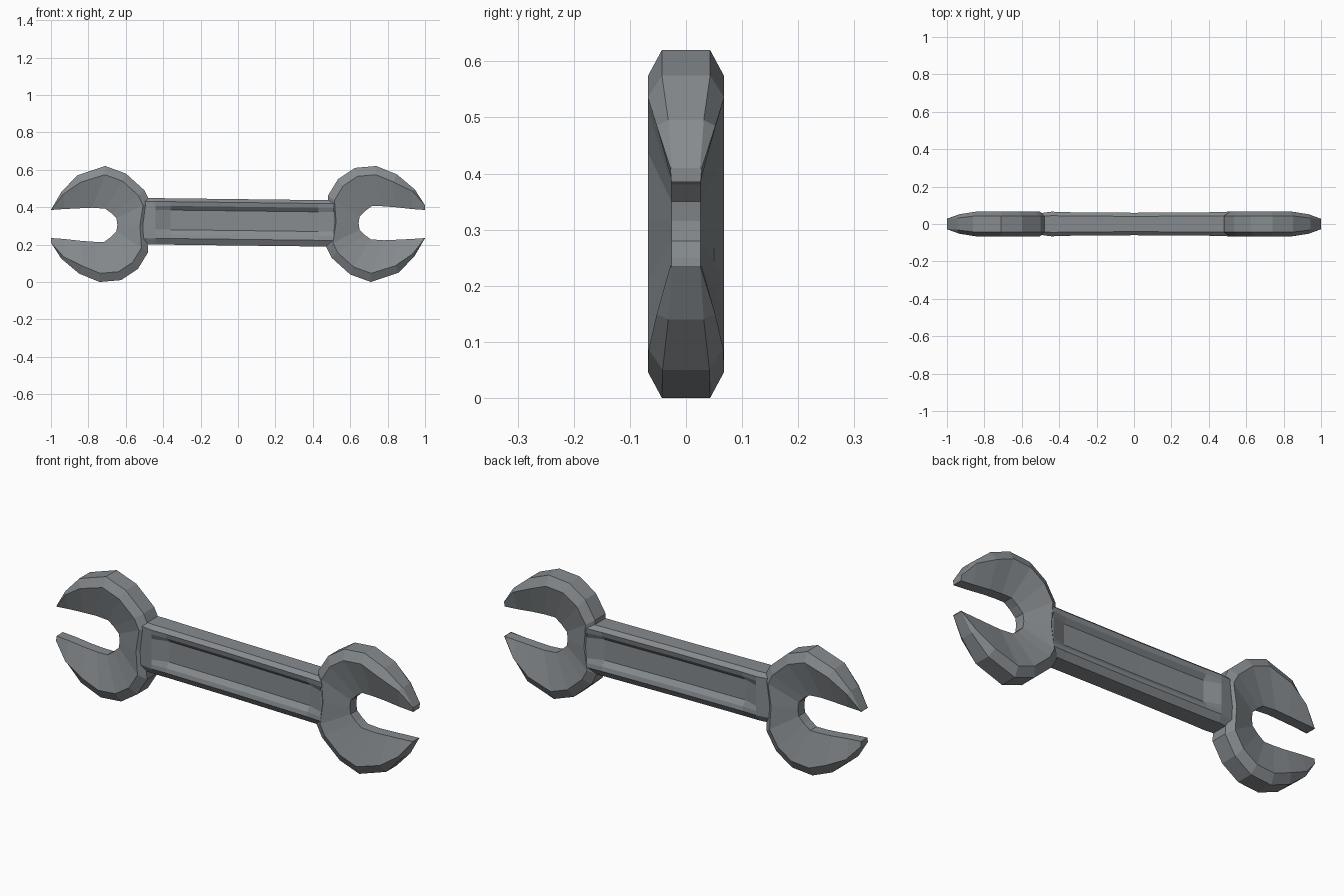
import bpy
import bmesh
from math import sqrt
from mathutils import Vector

cube = bpy.data.objects.get("Cube")
if cube:
    bpy.data.objects.remove(cube, do_unlink=True)

steel = bpy.data.materials.new("steel grey")
steel.use_nodes = True
colour = (0.24, 0.26, 0.275, 1)
steel.diffuse_color = colour
steel.node_tree.nodes["Principled BSDF"].inputs["Base Color"].default_value = colour

MID = 0.31  # height of the long axis


def loft(name, sections):
    """Skin a row of closed sections and cap both ends."""
    bm = bmesh.new()
    rings = [[bm.verts.new(p) for p in section] for section in sections]
    count = len(rings[0])
    for a, b in zip(rings, rings[1:]):
        for i in range(count):
            j = (i + 1) % count
            bm.faces.new((a[i], a[j], b[j], b[i]))
    bm.faces.new(rings[0])
    bm.faces.new(rings[-1])
    bmesh.ops.recalc_face_normals(bm, faces=bm.faces)
    mesh = bpy.data.meshes.new(name)
    bm.to_mesh(mesh)
    bm.free()
    mesh.materials.append(steel)
    obj = bpy.data.objects.new(name, mesh)
    bpy.context.scene.collection.objects.link(obj)
    return obj


def both_sides(half):
    """Close a front half section with its mirror on the back."""
    return half + [(x, -y, z) for x, y, z in reversed(half)]


# Open jaw: outer outline and the matching slot edge, tip to tip
outer = [(1, .41), (.945, .495), (.85, .575), (.74, .62), (.625, .61),
         (.535, .55), (.48, .46), (.49, .32), (.47, .19), (.5, .13),
         (.6, .04), (.71, 0), (.86, .05), (.945, .14), (1, .235)]
slot = [(1, .385), (.93, .39), (.84, .4), (.77, .405), (.715, .405),
        (.68, .38), (.65, .35), (.645, .315), (.65, .28), (.68, .25),
        (.71, .228), (.78, .223), (.85, .226), (.93, .23), (1, .233)]


def jaw_section(rim, inner):
    """Bevelled rim, raised ridge, then a dished face down to the slot."""
    taper = min(1, (1 - rim[0]) / .15)
    rim = Vector(rim)
    ridge = rim.lerp(Vector((.72, MID)), .15 * taper)
    return both_sides([(rim.x, -.025 - .018 * taper, rim.y),
                       (ridge.x, -.028 - .04 * sqrt(taper), ridge.y),
                       (inner[0], -.026, inner[1])])


jaw = [jaw_section(o, s) for o, s in zip(outer, slot)]
loft("left_jaw", jaw)
# The other jaw is the same shape turned half a revolution
loft("right_jaw", [[(-x, y, 2 * MID - z) for x, y, z in s] for s in jaw])

# Handle with a shallow recessed panel on both faces
stations = [(-.56, .05, 0), (-.44, .066, 0), (-.36, .063, 1), (0, .06, 1),
            (.43, .063, 1), (.51, .066, 0), (.57, .05, 0)]
heights = [.195, .228, .25, .275, .38, .402, .425, .443]
depth = [0, 0, .005, .024, .024, .005, 0, 0]


def handle_section(x, thick, sunk):
    half = []
    for i, (z, d) in enumerate(zip(heights, depth)):
        edge = i in (0, len(heights) - 1)
        y = thick * .68 if edge else thick - d * sunk
        half.append((x, -y, z - .012 * x))
    return both_sides(half)


loft("handle", [handle_section(*s) for s in stations])
